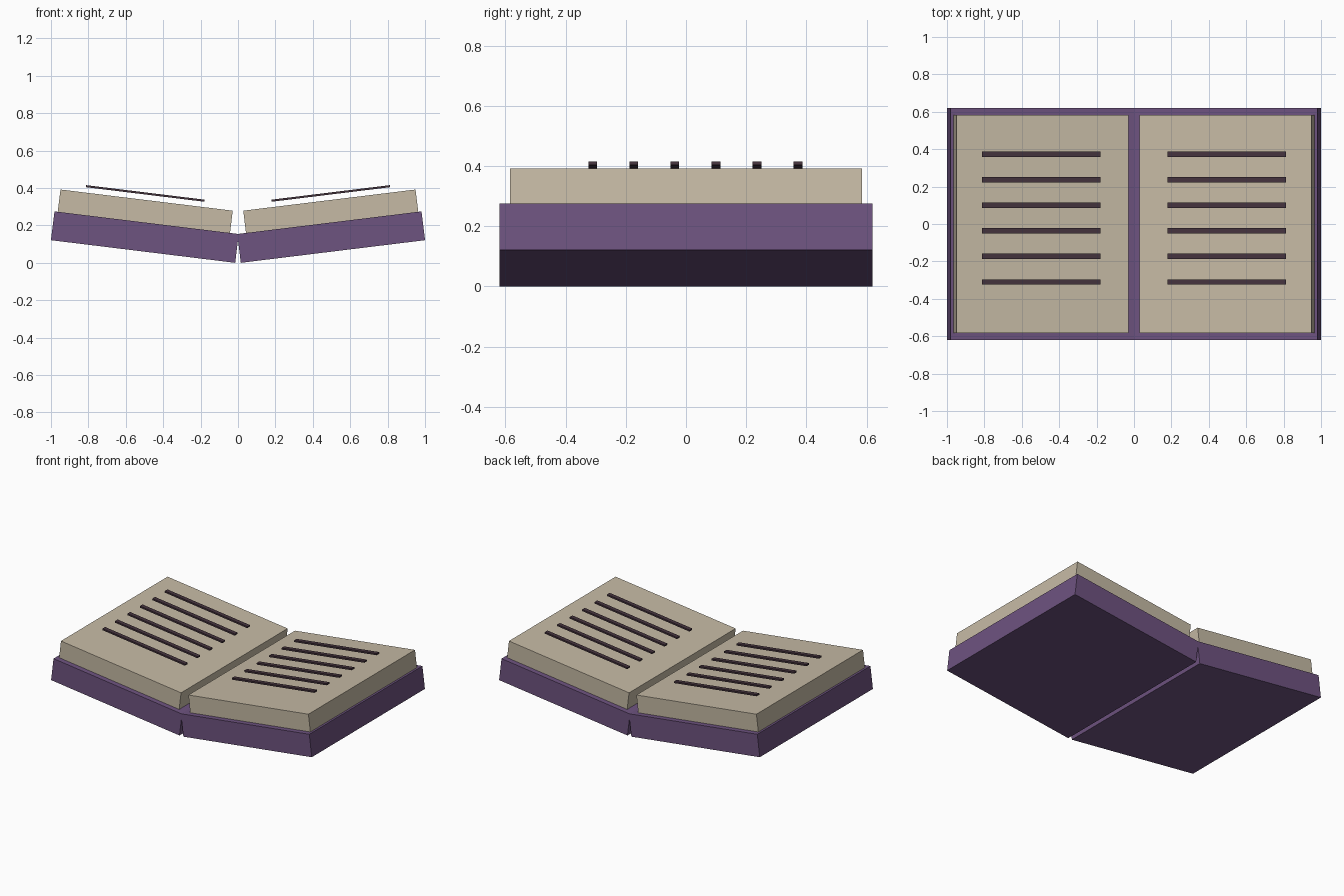
import bpy
import math
from mathutils import Matrix

if "Cube" in bpy.data.objects:
    bpy.data.objects.remove(bpy.data.objects["Cube"], do_unlink=True)

TILT = math.radians(7)
HINGE_X = 0.015


def material(name, srgb):
    color = [((c + 0.055) / 1.055) ** 2.4 for c in srgb] + [1.0]
    mat = bpy.data.materials.new(name)
    mat.use_nodes = True
    mat.diffuse_color = color
    bsdf = next(n for n in mat.node_tree.nodes if n.type == "BSDF_PRINCIPLED")
    bsdf.inputs["Base Color"].default_value = color
    return mat


purple = material("purple cover", (0.43, 0.325, 0.50))
cream = material("cream paper", (0.775, 0.73, 0.645))
ink = material("dark ink", (0.27, 0.2, 0.24))


def slab(name, side, u, y, v, mat):
    """Box on one tilted half: u runs outward from the hinge, v up from the underside."""
    spans = [(side * u[0], side * u[1]), y, v]
    centre = [(a + b) / 2 for a, b in spans]
    size = [abs(b - a) for a, b in spans]
    bpy.ops.mesh.primitive_cube_add(size=1)
    obj = bpy.context.object
    obj.name = name
    obj.data.transform(Matrix.Translation(centre) @ Matrix.Diagonal((*size, 1)))
    obj.location.x = side * HINGE_X
    obj.rotation_euler.y = -side * TILT
    obj.data.materials.append(mat)


for label, side in (("left", 1), ("right", -1)):
    # Cover board and page block
    slab(label + "_cover", side, (0, 0.9925), (-0.62, 0.62), (0, 0.155), purple)
    slab(label + "_pages", side, (0.047, 0.975), (-0.584, 0.584), (0.155, 0.275), cream)
    # Lines of writing, floating just above the page
    for i in range(6):
        y = -0.31 + 0.1365 * i
        slab(f"{label}_line_{i + 1}", side, (0.204, 0.842),
             (y - 0.0145, y + 0.0145), (0.304, 0.315), ink)
